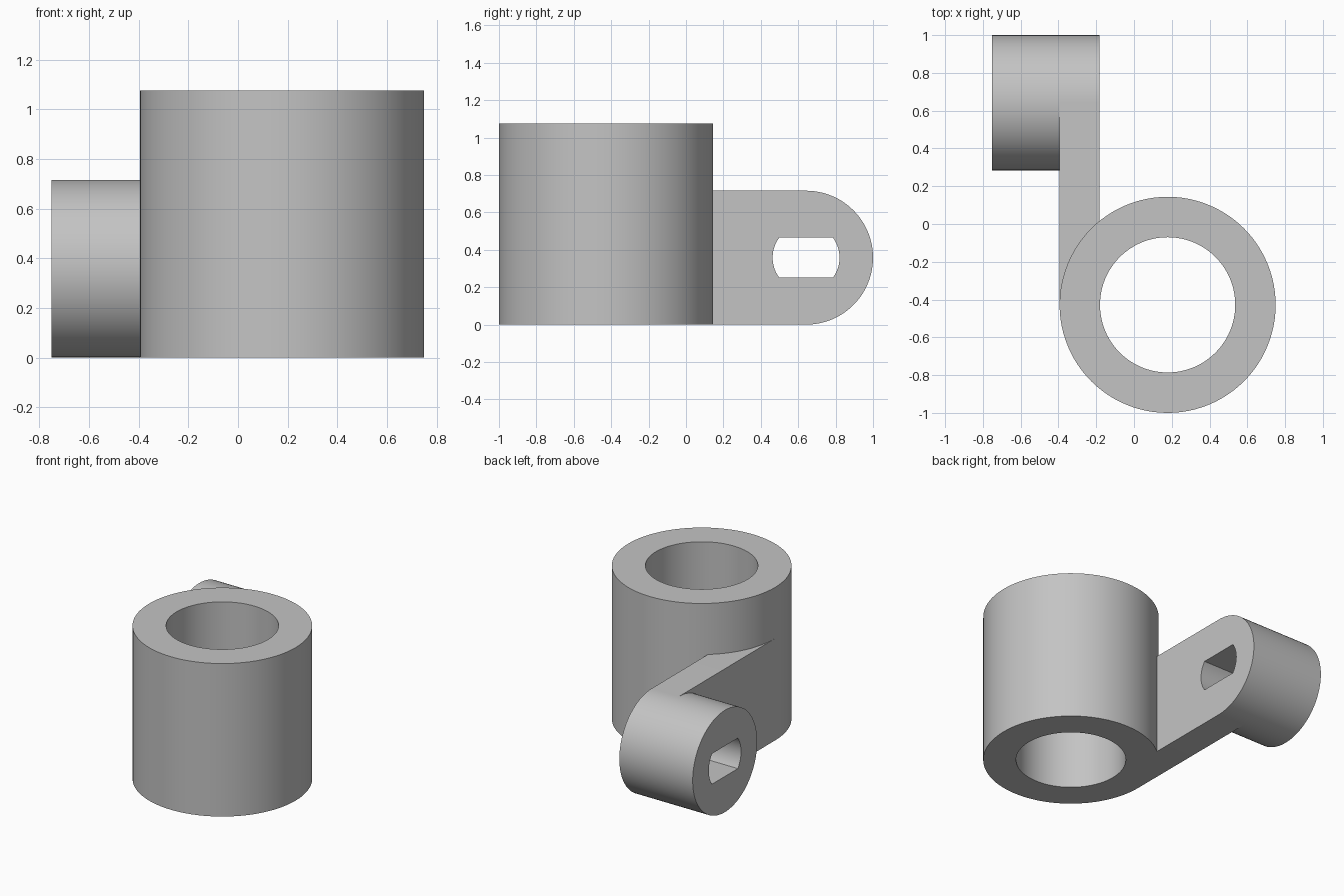
import bpy
import bmesh
import math
from mathutils import Vector

cube = bpy.data.objects.get("Cube")
if cube:
    bpy.data.objects.remove(cube, do_unlink=True)

grey = bpy.data.materials.new("plain grey")
grey.use_nodes = True
colour = (0.55, 0.55, 0.55, 1)
grey.diffuse_color = colour
grey.node_tree.nodes["Principled BSDF"].inputs["Base Color"].default_value = colour


def arc(cx, cy, r, start, end, steps):
    """Points along an arc, both ends included."""
    angles = [start + (end - start) * i / steps for i in range(steps + 1)]
    return [(cx + r * math.cos(a), cy + r * math.sin(a)) for a in angles]


def circle(cx, cy, r, steps=96):
    return arc(cx, cy, r, 0, math.tau, steps)[:-1]


def prism(name, loops, low, high, along_x=False):
    """Fill an outline with optional holes and extrude it along z or x."""
    bm = bmesh.new()
    edges = []
    for loop in loops:
        verts = [bm.verts.new((low, u, v) if along_x else (u, v, low)) for u, v in loop]
        edges += [bm.edges.new((verts[i - 1], verts[i])) for i in range(len(verts))]
    axis = Vector((1, 0, 0)) if along_x else Vector((0, 0, 1))
    bmesh.ops.triangle_fill(bm, edges=edges, use_beauty=True, use_dissolve=False, normal=axis)
    extruded = bmesh.ops.extrude_face_region(bm, geom=bm.faces[:], use_keep_orig=True)
    moved = [g for g in extruded["geom"] if isinstance(g, bmesh.types.BMVert)]
    bmesh.ops.translate(bm, verts=moved, vec=axis * (high - low))
    bmesh.ops.recalc_face_normals(bm, faces=bm.faces[:])
    mesh = bpy.data.meshes.new(name)
    bm.to_mesh(mesh)
    bm.free()
    mesh.materials.append(grey)
    obj = bpy.data.objects.new(name, mesh)
    bpy.context.collection.objects.link(obj)
    bpy.ops.object.select_all(action="DESELECT")
    obj.select_set(True)
    bpy.context.view_layer.objects.active = obj
    bpy.ops.object.shade_smooth_by_angle(angle=math.radians(30))
    return obj


# Main dimensions
ring_x, ring_y, ring_r, bore_r = 0.178, -0.428, 0.572, 0.358
boss_y, boss_r = 0.642, 0.358
arm_left = ring_x - ring_r
arm_right = arm_left + 0.212

# Upright sleeve with a round bore
prism("sleeve", [circle(ring_x, ring_y, ring_r), circle(ring_x, ring_y, bore_r)], 0, 1.075)

# Slot: a round hole with flattened top and bottom
slot_r = 0.179
flat = math.asin(0.107 / slot_r)
slot = (arc(boss_y, boss_r, slot_r, -flat, flat, 12)
        + arc(boss_y, boss_r, slot_r, math.pi - flat, math.pi + flat, 12))

# Flat arm, tangent to the sleeve, with a rounded far end
arm = [(ring_y, 2 * boss_r), (ring_y, 0)]
arm += arc(boss_y, boss_r, boss_r, -math.pi / 2, math.pi / 2, 48)
prism("arm", [arm, slot], arm_left, arm_right, along_x=True)

# Round boss on the outer side of the arm
prism("boss", [circle(boss_y, boss_r, boss_r), slot], -0.752, arm_left, along_x=True)
